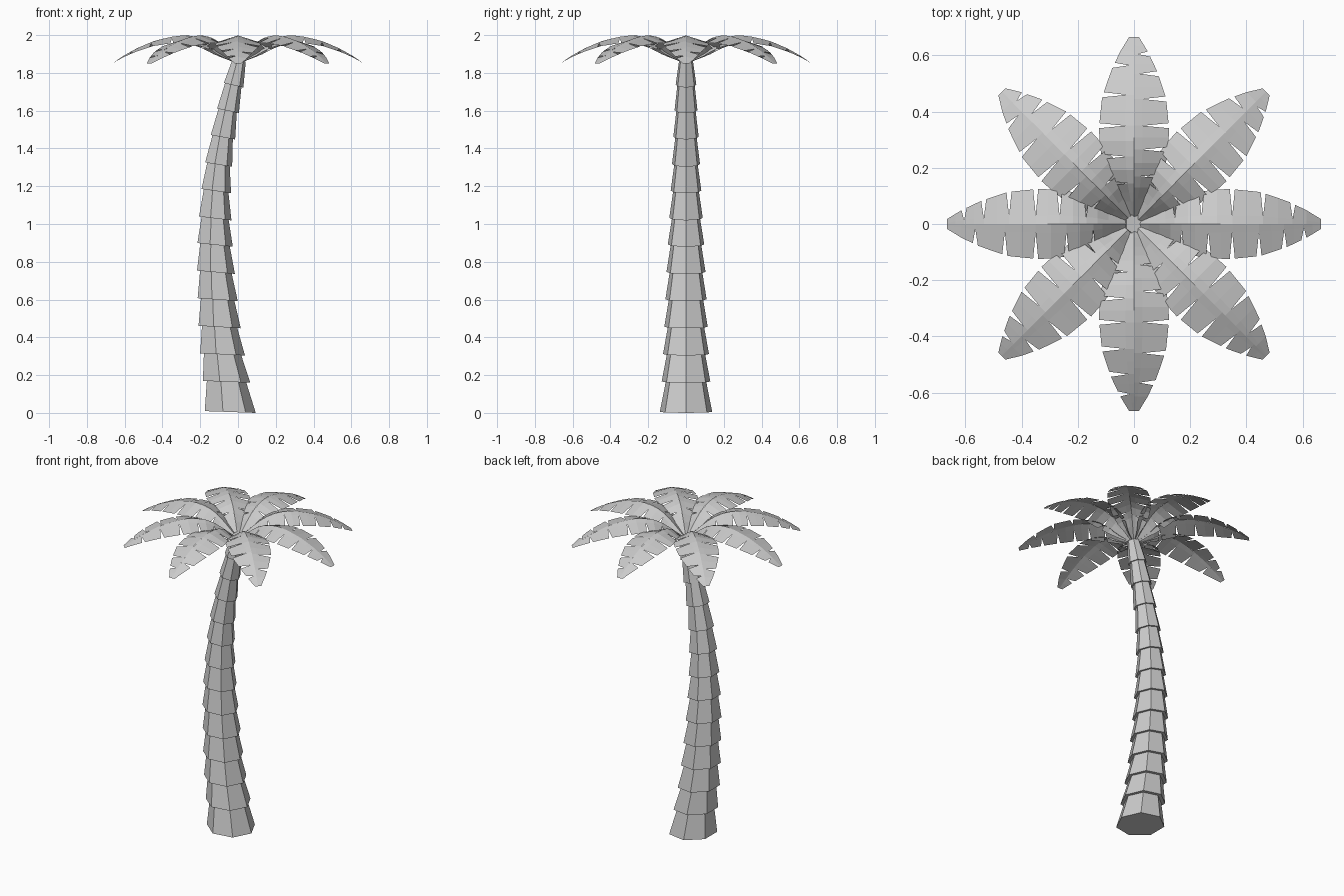
import bpy, bmesh, math
from mathutils import Matrix

if "Cube" in bpy.data.objects:
    bpy.data.objects.remove(bpy.data.objects["Cube"])


def lerp_table(table, r):
    for (a, va), (b, vb) in zip(table, table[1:]):
        if r <= b:
            return va + (vb - va) * (r - a) / (b - a)
    return table[-1][1]


def finish(name, bm):
    mesh = bpy.data.meshes.new(name)
    bm.to_mesh(mesh)
    bm.free()
    obj = bpy.data.objects.new(name, mesh)
    bpy.context.collection.objects.link(obj)
    return obj


# Trunk: thirteen flared seven-sided segments along a curved path
# columns: height, centre x, radius at the flared lower rim
PATH = [(0.005, -0.048, 0.142), (0.165, -0.067, 0.132), (0.31, -0.088, 0.125),
        (0.455, -0.103, 0.118), (0.60, -0.113, 0.112), (0.745, -0.122, 0.106),
        (0.89, -0.126, 0.099), (1.03, -0.125, 0.091), (1.175, -0.119, 0.083),
        (1.315, -0.106, 0.076), (1.46, -0.083, 0.069), (1.60, -0.056, 0.062),
        (1.735, -0.026, 0.056), (1.86, 0.005, 0.045)]
SIDES = 7


def ring(bm, x, z, radius, tilt):
    m = Matrix.Translation((x, 0, z)) @ Matrix.Rotation(tilt, 4, 'Y')
    verts = []
    for k in range(SIDES):
        a = 2 * math.pi * k / SIDES
        verts.append(bm.verts.new(m @ Matrix.Translation((radius * math.cos(a), radius * math.sin(a), 0)).translation))
    return verts


bm = bmesh.new()
for i in range(len(PATH) - 1):
    z0, x0, r0 = PATH[i]
    z1, x1, r1 = PATH[i + 1]
    tilt = math.radians(2 + 11 * (i / 12) ** 1.5)
    low = ring(bm, x0, z0, r0, tilt)
    top = ring(bm, x1, z1 + 0.008, r1 * 0.82, tilt)
    for k in range(SIDES):
        n = (k + 1) % SIDES
        bm.faces.new((low[k], low[n], top[n], top[k]))
    bm.faces.new(low[::-1])
    bm.faces.new(top)
finish("trunk", bm)

# Frond profiles along the radius: ridge height, half width, side droop
RIDGE = [(0.015, 1.86), (0.08, 1.915), (0.14, 1.96), (0.2, 1.988), (0.28, 2.0),
         (0.36, 1.99), (0.45, 1.967), (0.54, 1.928), (0.61, 1.888), (0.665, 1.85)]
WIDTH = [(0.015, 0.012), (0.08, 0.045), (0.14, 0.09), (0.2, 0.112), (0.33, 0.126),
         (0.45, 0.114), (0.55, 0.08), (0.62, 0.046), (0.665, 0.018)]
DROOP = [(0.015, 0.005), (0.1, 0.04), (0.2, 0.045), (0.35, 0.035), (0.5, 0.02), (0.665, 0.0)]
# Staggered cut positions for the two sides
CUTS = {1: [0.015, 0.08, 0.145, 0.24, 0.35, 0.46, 0.565, 0.665],
        -1: [0.015, 0.09, 0.17, 0.265, 0.35, 0.445, 0.535, 0.605, 0.665]}


def frond_point(r, u, side):
    return (r, side * u * lerp_table(WIDTH, r),
            lerp_table(RIDGE, r) - u * lerp_table(DROOP, r))


# Fronds: leaflets separated by narrow wedge cuts, repeated round the crown
for f in range(8):
    bm = bmesh.new()
    for side, cuts in CUTS.items():
        for i, (a, b) in enumerate(zip(cuts, cuts[1:])):
            ga = 0.009 if i > 1 else 0
            gb = 0.009 if 0 < i < len(cuts) - 2 else 0
            m = (a + b) / 2
            rows = []
            for u, s in ((0, 0), (0.25, 0), (1, 1)):
                rows.append([bm.verts.new(frond_point(r, u, side))
                             for r in (a + ga * s, m, b - gb * s)])
            for p, q in zip(rows, rows[1:]):
                for k in range(2):
                    quad = (p[k], p[k + 1], q[k + 1], q[k])
                    bm.faces.new(quad if side > 0 else quad[::-1])
    bmesh.ops.remove_doubles(bm, verts=bm.verts[:], dist=0.0005)
    frond = finish("frond_%d" % (f + 1), bm)
    frond.rotation_euler.z = f * math.pi / 4
